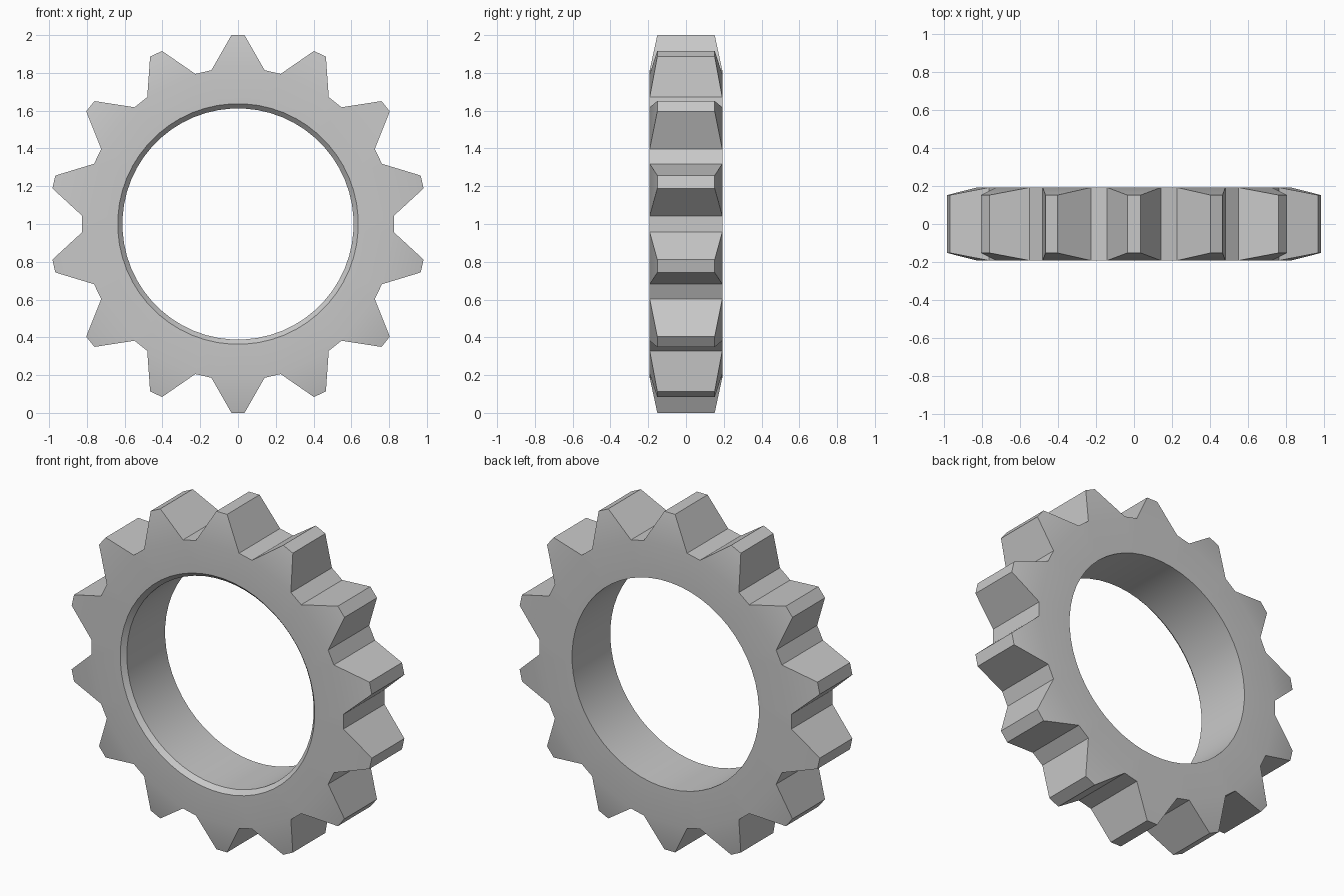
import bpy, bmesh
from math import sin, cos, radians, pi

if "Cube" in bpy.data.objects:
    bpy.data.objects.remove(bpy.data.objects["Cube"], do_unlink=True)

TEETH = 14
PITCH = 2 * pi / TEETH
ROOT_R, ROOT_A = 0.826, radians(9.85)      # foot of each tooth flank
TIP_R, TIP_A = 1.0, radians(2.0)           # outer corner of each tooth
BORE_R, CHAMFER_R = 0.612, 0.637
HALF, TIP_HALF, CHAMFER = 0.192, 0.152, 0.026
ARC = 4                                    # bore segments per tooth

steel = bpy.data.materials.new("steel grey")
steel.use_nodes = True
colour = (0.58, 0.58, 0.58, 1)
steel.diffuse_color = colour
steel.node_tree.nodes["Principled BSDF"].inputs["Base Color"].default_value = colour

bm = bmesh.new()


def point(r, a, y):
    # angle measured clockwise from straight up
    return bm.verts.new((r * sin(a), y, 1 + r * cos(a)))


def pairs(r, half_angle, y):
    # two points per tooth, either side of its centreline
    return [point(r, i * PITCH + s * half_angle, y)
            for i in range(TEETH) for s in (-1, 1)]


def circle(r, y):
    return [point(r, (k - (ARC - 1) / 2) * PITCH / ARC, y)
            for k in range(TEETH * ARC)]


def bridge(a, b):
    n = len(a)
    for k in range(n):
        m = (k + 1) % n
        bm.faces.new((a[k], a[m], b[m], b[k]))


# Bore with a chamfered front lip
front_bore = circle(CHAMFER_R, -HALF)
lip = circle(BORE_R, -HALF + CHAMFER)
back_bore = circle(BORE_R, HALF)
bridge(front_bore, lip)
bridge(lip, back_bore)

# Annular side faces and the sloping side of each tooth
sides = []
for s, bore in ((-1, front_bore), (1, back_bore)):
    root = pairs(ROOT_R, ROOT_A, s * HALF)
    tip = pairs(max(TIP_R, TIP_R / cos(TIP_A)), TIP_A, s * TIP_HALF)
    for i in range(TEETH):
        a, b, nxt = 2 * i, 2 * i + 1, (2 * i + 2) % (2 * TEETH)
        first, last = i * ARC, i * ARC + ARC - 1
        bm.faces.new([root[a], root[b]] + bore[first:last + 1][::-1])
        bm.faces.new((root[b], root[nxt], bore[(last + 1) % len(bore)], bore[last]))
        bm.faces.new((root[a], tip[a], tip[b], root[b]))
    sides.append((root, tip))

# Flanks, tips and valley floors running front to back
(root_f, tip_f), (root_b, tip_b) = sides
for i in range(TEETH):
    a, b, nxt = 2 * i, 2 * i + 1, (2 * i + 2) % (2 * TEETH)
    bm.faces.new((root_f[a], tip_f[a], tip_b[a], root_b[a]))
    bm.faces.new((tip_f[a], tip_f[b], tip_b[b], tip_b[a]))
    bm.faces.new((tip_f[b], root_f[b], root_b[b], tip_b[b]))
    bm.faces.new((root_f[b], root_f[nxt], root_b[nxt], root_b[b]))

bmesh.ops.recalc_face_normals(bm, faces=bm.faces)
mesh = bpy.data.meshes.new("sprocket_ring")
bm.to_mesh(mesh)
bm.free()
mesh.materials.append(steel)

ring = bpy.data.objects.new("sprocket_ring", mesh)
bpy.context.collection.objects.link(ring)
bpy.ops.object.select_all(action='DESELECT')
ring.select_set(True)
bpy.context.view_layer.objects.active = ring
bpy.ops.object.shade_smooth_by_angle(angle=radians(30))
